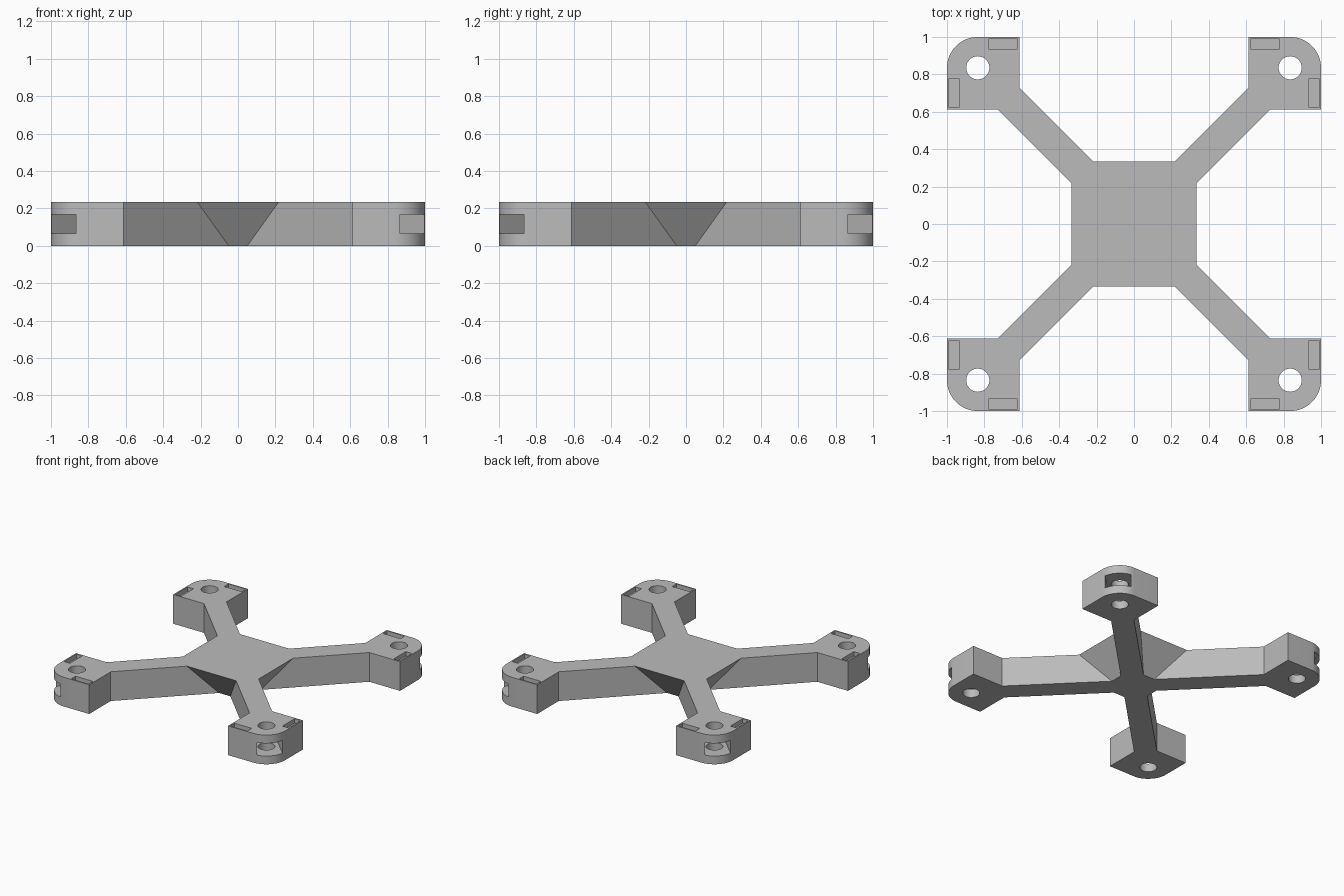
import bpy, bmesh
from math import cos, sin, pi, radians, tan
from mathutils import Matrix

cube = bpy.data.objects.get("Cube")
if cube:
    bpy.data.objects.remove(cube, do_unlink=True)

HEIGHT = 0.233
HUB = 0.334          # half size of the hub at the top
ARM = 0.117          # offset of the arm edges from the diagonal
PAD = 0.612          # inner edge of the corner pads
HOLE = 0.835         # screw hole and corner fillet centre
SLOT = 0.0935        # half width of the nut slot

grey = bpy.data.materials.new("mid grey")
grey.use_nodes = True
colour = (0.5, 0.5, 0.5, 1)
grey.diffuse_color = colour
grey.node_tree.nodes["Principled BSDF"].inputs["Base Color"].default_value = colour


def loft(bm, lower, upper, z0, z1):
    """Closed solid between two matching outlines."""
    low = [bm.verts.new((x, y, z0)) for x, y in lower]
    top = [bm.verts.new((x, y, z1)) for x, y in upper]
    bm.faces.new(low[::-1])
    bm.faces.new(top)
    for i in range(len(low)):
        j = (i + 1) % len(low)
        bm.faces.new((low[i], low[j], top[j], top[i]))


def turned(points, quarter):
    rot = Matrix.Rotation(quarter * pi / 2, 2)
    return [tuple(rot @ Matrix.Translation((0, 0, 0)).to_2x2().col[0] * x
                  + rot.col[1] * y) for x, y in points]


def make_object(name, bm):
    bmesh.ops.recalc_face_normals(bm, faces=bm.faces)
    mesh = bpy.data.meshes.new(name)
    bm.to_mesh(mesh)
    bm.free()
    mesh.materials.append(grey)
    obj = bpy.data.objects.new(name, mesh)
    bpy.context.collection.objects.link(obj)
    return obj


def circle(cx, cy, r, start, end, steps):
    return [(cx + r * cos(start + (end - start) * i / steps),
             cy + r * sin(start + (end - start) * i / steps)) for i in range(steps + 1)]


def frame_outline(hub):
    """Hub, four arms and four filleted pads, one quarter at a time."""
    quarter = [(hub, hub - ARM), (PAD + ARM, PAD), (1, PAD)]
    quarter += circle(HOLE, HOLE, 1 - HOLE, 0, pi / 2, 16)
    quarter += [(PAD, 1), (PAD, PAD + ARM), (hub - ARM, hub)]
    return [p for q in range(4) for p in turned(quarter, q)]


# Frame: the hub narrows towards the bottom between the arms
bm = bmesh.new()
loft(bm, frame_outline(0.167), frame_outline(HUB), 0, HEIGHT)
frame = make_object("cross_frame", bm)

# Screw holes and shallow rectangular pockets
holes = bmesh.new()
slots = bmesh.new()
side = SLOT * tan(radians(30))
hexagon = [(1, -SLOT), (1, SLOT), (-side, SLOT), (-2 * side, 0), (-side, -SLOT)]
c = cos(pi / 4)
nut_slot = [(HOLE + (u - v) * c, HOLE + (u + v) * c) for u, v in hexagon]
pocket = [(0.623, 0.936), (0.777, 0.936), (0.777, 0.989), (0.623, 0.989)]
for q in range(4):
    hole = turned(circle(HOLE, HOLE, 0.062, 0, 2 * pi, 32)[:-1], q)
    loft(holes, hole, hole, -0.1, HEIGHT + 0.1)
    for outline in (pocket, [(y, x) for x, y in reversed(pocket)]):
        rect = turned(outline, q)
        loft(holes, rect, rect, HEIGHT - 0.035, HEIGHT + 0.1)
    # Nut slot opens outwards through the rounded corner
    outline = turned(nut_slot, q)
    loft(slots, outline, outline, 0.066, 0.167)

bpy.context.view_layer.objects.active = frame
for name, cutter_bm in (("hole_cutter", holes), ("slot_cutter", slots)):
    cutter = make_object(name, cutter_bm)
    cutter.hide_render = True
    mod = frame.modifiers.new(name, "BOOLEAN")
    mod.operation = "DIFFERENCE"
    mod.solver = "EXACT"
    mod.object = cutter
    bpy.ops.object.modifier_apply(modifier=name)
    bpy.data.objects.remove(cutter, do_unlink=True)

# Smooth the fillets and bores, keep the edges sharp
bpy.ops.object.select_all(action="DESELECT")
frame.select_set(True)
bpy.ops.object.shade_smooth_by_angle(angle=radians(30))
